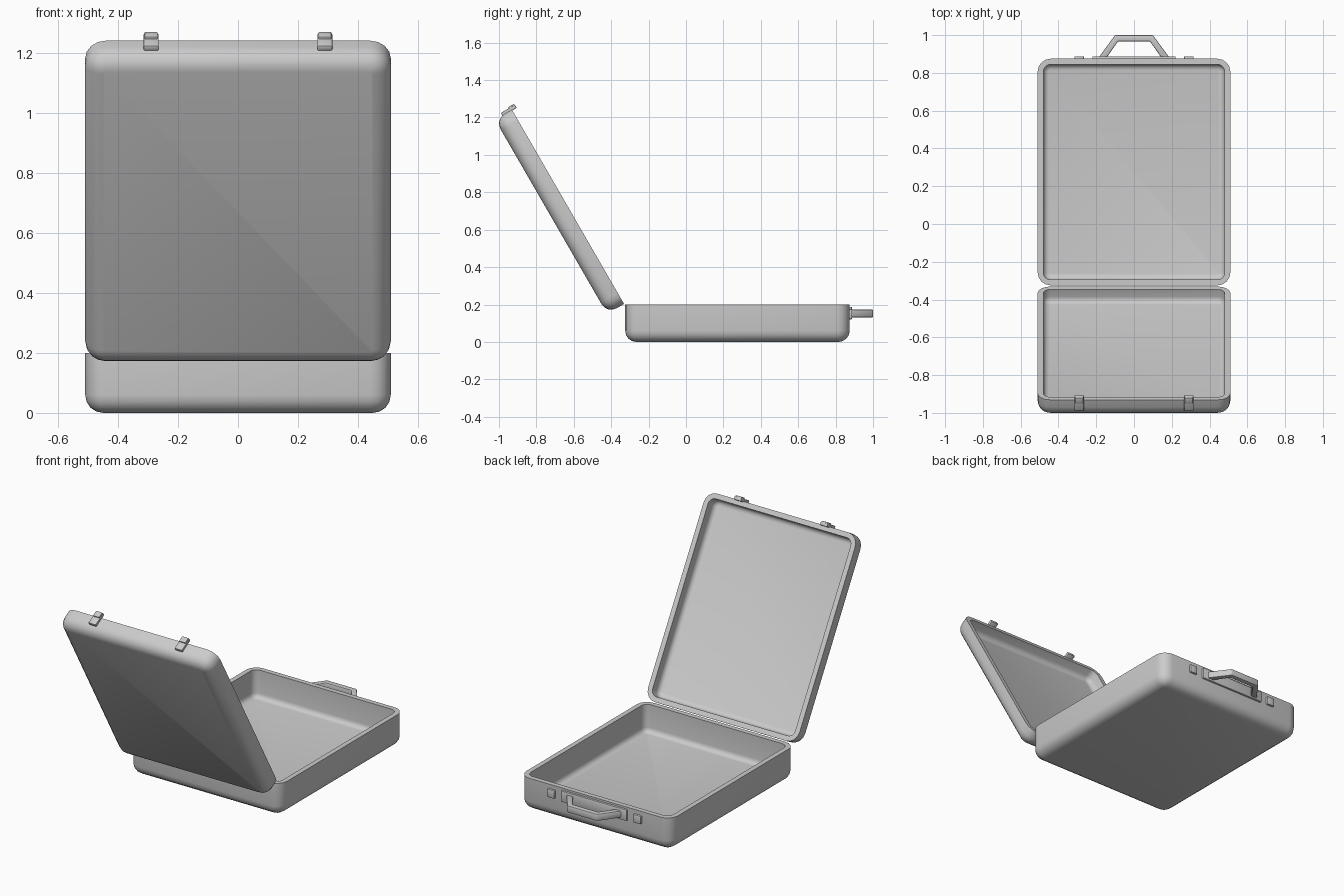
import bpy, bmesh
from math import sin, cos, pi, radians
from mathutils import Matrix

if "Cube" in bpy.data.objects:
    bpy.data.objects.remove(bpy.data.objects["Cube"])

W, L = 0.51, 1.2            # half width, depth of the case
R, CORNER, T = 0.06, 0.068, 0.03   # bottom edge radius, corner radius, wall
HINGE = Matrix.Translation((0, -0.331, 0.203)) @ Matrix.Rotation(radians(120), 4, 'X')


def finish(name, bm, matrix, angle=35):
    bmesh.ops.recalc_face_normals(bm, faces=bm.faces)
    mesh = bpy.data.meshes.new(name)
    bm.to_mesh(mesh)
    bm.free()
    obj = bpy.data.objects.new(name, mesh)
    obj.matrix_world = matrix
    bpy.context.collection.objects.link(obj)
    bpy.ops.object.select_all(action='DESELECT')
    obj.select_set(True)
    bpy.context.view_layer.objects.active = obj
    bpy.ops.object.shade_smooth_by_angle(angle=radians(angle))
    return obj


def shell(name, height, matrix, flip=1, seg=4):
    """Open tray: rounded rectangles lofted along an outer and inner profile."""
    def arc(r):
        return [(R - r * cos(a), R - r * sin(a))
                for a in (pi / 2 * i / seg for i in range(seg + 1))]
    profile = [*arc(R)[::-1], (0, height), (T, height), *arc(R - T)]
    bm = bmesh.new()
    rings = []
    for inset, z in profile:
        r = CORNER - inset
        ring = []
        for q, (sx, sy) in enumerate(((1, 1), (-1, 1), (-1, -1), (1, -1))):
            cx, cy = sx * (W - CORNER), L / 2 + sy * (L / 2 - CORNER)
            for i in range(seg + 1):
                a = pi / 2 * (q + i / seg)
                ring.append(bm.verts.new((cx + r * cos(a), cy + r * sin(a),
                                          flip * (z - height))))
        rings.append(ring)
    n = len(rings[0])
    for a, b in zip(rings, rings[1:]):
        for i in range(n):
            bm.faces.new((a[i], a[(i + 1) % n], b[(i + 1) % n], b[i]))
    bm.faces.new(rings[0])
    bm.faces.new(rings[-1])
    return finish(name, bm, matrix)


def bevelled(name, bm, matrix, bevel):
    bmesh.ops.bevel(bm, geom=bm.edges[:], offset=bevel, segments=2,
                    profile=0.5, affect='EDGES')
    return finish(name, bm, matrix)


def box(name, lo, hi, matrix=Matrix(), bevel=0.004):
    bm = bmesh.new()
    bmesh.ops.create_cube(bm, size=1)
    for v in bm.verts:
        v.co = [(a + b) / 2 + c * (b - a) for a, b, c in zip(lo, hi, v.co)]
    return bevelled(name, bm, matrix, bevel)


# case halves
shell("base_tray", 0.2, Matrix.Translation((0, -0.325, 0.2)))
shell("lid", 0.105, HINGE, flip=-1)

# latches on the lid and catches on the base
for side, x in (("left", -0.29), ("right", 0.29)):
    box(f"latch_{side}", (x - 0.025, 1.195, -0.027), (x + 0.025, 1.214, 0.06), HINGE)
    box(f"latch_tab_{side}", (x - 0.022, 1.205, -0.025), (x + 0.022, 1.221, 0.012), HINGE)
    box(f"catch_{side}", (x - 0.025, 0.865, 0.125), (x + 0.025, 0.888, 0.175))

# handle plate
box("handle_plate", (-0.22, 0.865, 0.12), (0.22, 0.887, 0.188))

# carrying handle: trapezoid bar outline, extruded upward
half = [(0.188, 0.88), (0.10, 1.0)]
inner = [(0.085, 0.967), (0.145, 0.88)]
outer_pts = half + [(-x, y) for x, y in half[::-1]]
inner_pts = [(-x, y) for x, y in inner[::-1]] + inner
bm = bmesh.new()
loops = [[bm.verts.new((x, y, z)) for x, y in pts]
         for z in (0.131, 0.173) for pts in (outer_pts, inner_pts[::-1][:4][::1])]
lo_out, lo_in, hi_out, hi_in = loops
lo_in, hi_in = [lp[::-1] if lp[0].co.x < 0 else lp for lp in (lo_in, hi_in)]
# order the inner loops foot to foot like the outer ones
lo_in, hi_in = [lp if lp[0].co.x > lp[1].co.x else lp[::-1] for lp in (lo_in, hi_in)]
for i in range(3):
    j = i + 1
    for a, b in ((lo_out, lo_in), (hi_out, hi_in), (lo_out, hi_out), (lo_in, hi_in)):
        bm.faces.new((a[i], a[j], b[j], b[i]))
for i in (0, 3):
    bm.faces.new((lo_out[i], lo_in[i], hi_in[i], hi_out[i]))
bmesh.ops.recalc_face_normals(bm, faces=bm.faces)
bevelled("handle", bm, Matrix(), 0.005)
